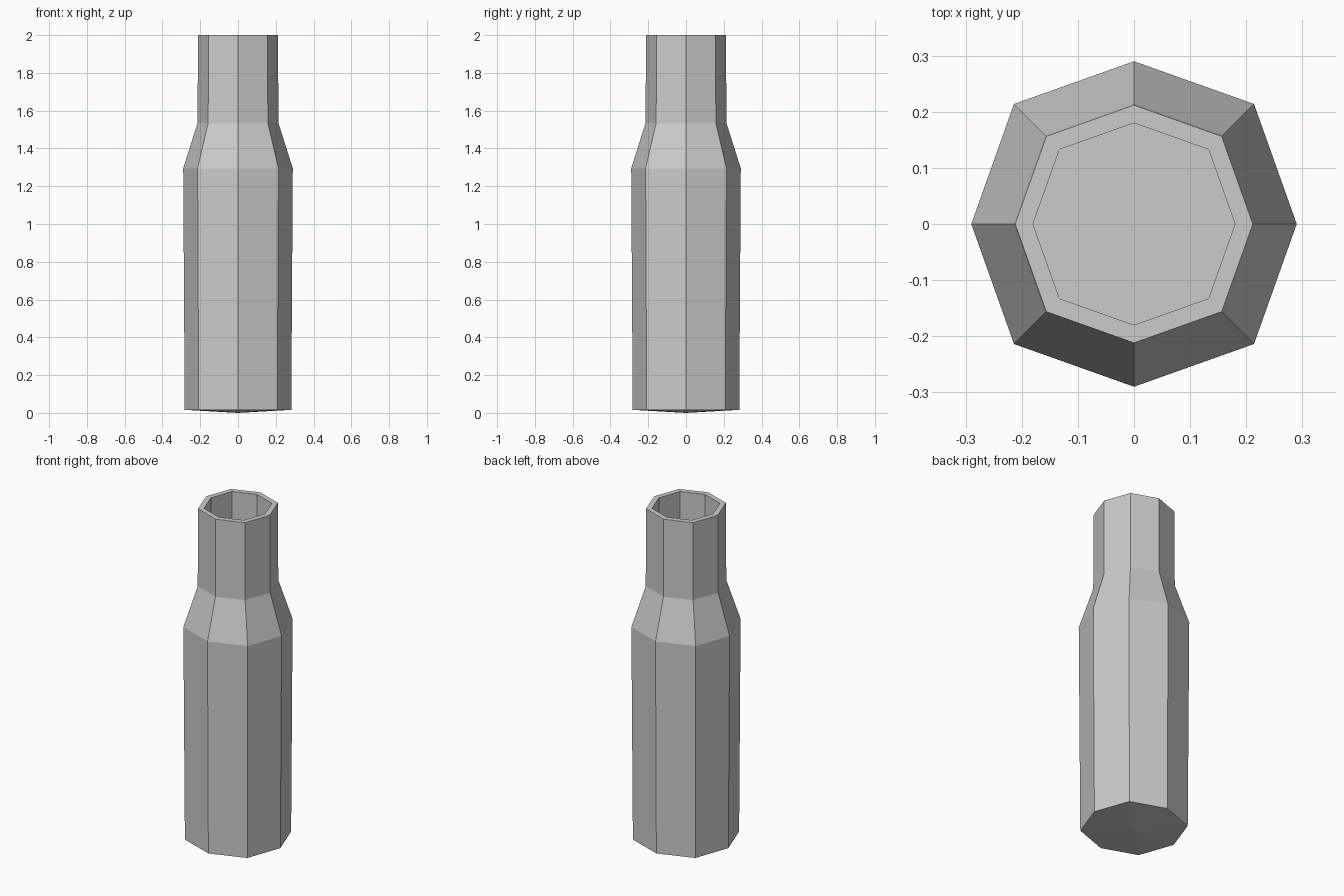
import bpy
import bmesh
import math

cube = bpy.data.objects.get("Cube")
if cube:
    bpy.data.objects.remove(cube, do_unlink=True)

GREY = (0.6, 0.6, 0.6, 1)
metal = bpy.data.materials.new("plain grey")
metal.use_nodes = True
metal.diffuse_color = GREY
metal.node_tree.nodes["Principled BSDF"].inputs["Base Color"].default_value = GREY

SIDES = 8
DIAGONAL = 1.043  # diagonal corners sit slightly further out


def ring(bm, radius, z):
    verts = []
    for i in range(SIDES):
        a = math.tau * i / SIDES
        r = radius * (DIAGONAL if i % 2 else 1)
        verts.append(bm.verts.new((r * math.cos(a), r * math.sin(a), z)))
    return verts


# Outer wall from the base up, over the rim, then down inside the neck
profile = [(0.282, 0.016), (0.29, 1.295), (0.214, 1.535), (0.212, 2.0),
           (0.18, 2.0), (0.18, 1.535)]

bm = bmesh.new()
rings = [ring(bm, r, z) for r, z in profile]
for low, high in zip(rings, rings[1:]):
    for i in range(SIDES):
        j = (i + 1) % SIDES
        bm.faces.new((low[i], low[j], high[j], high[i]))

# Inner floor, and a very shallow cone under the base
bm.faces.new(rings[-1])
tip = bm.verts.new((0, 0, 0))
for i in range(SIDES):
    bm.faces.new((rings[0][(i + 1) % SIDES], rings[0][i], tip))
bmesh.ops.recalc_face_normals(bm, faces=bm.faces)

mesh = bpy.data.meshes.new("casing")
bm.to_mesh(mesh)
bm.free()
mesh.materials.append(metal)
casing = bpy.data.objects.new("casing", mesh)
bpy.context.collection.objects.link(casing)
